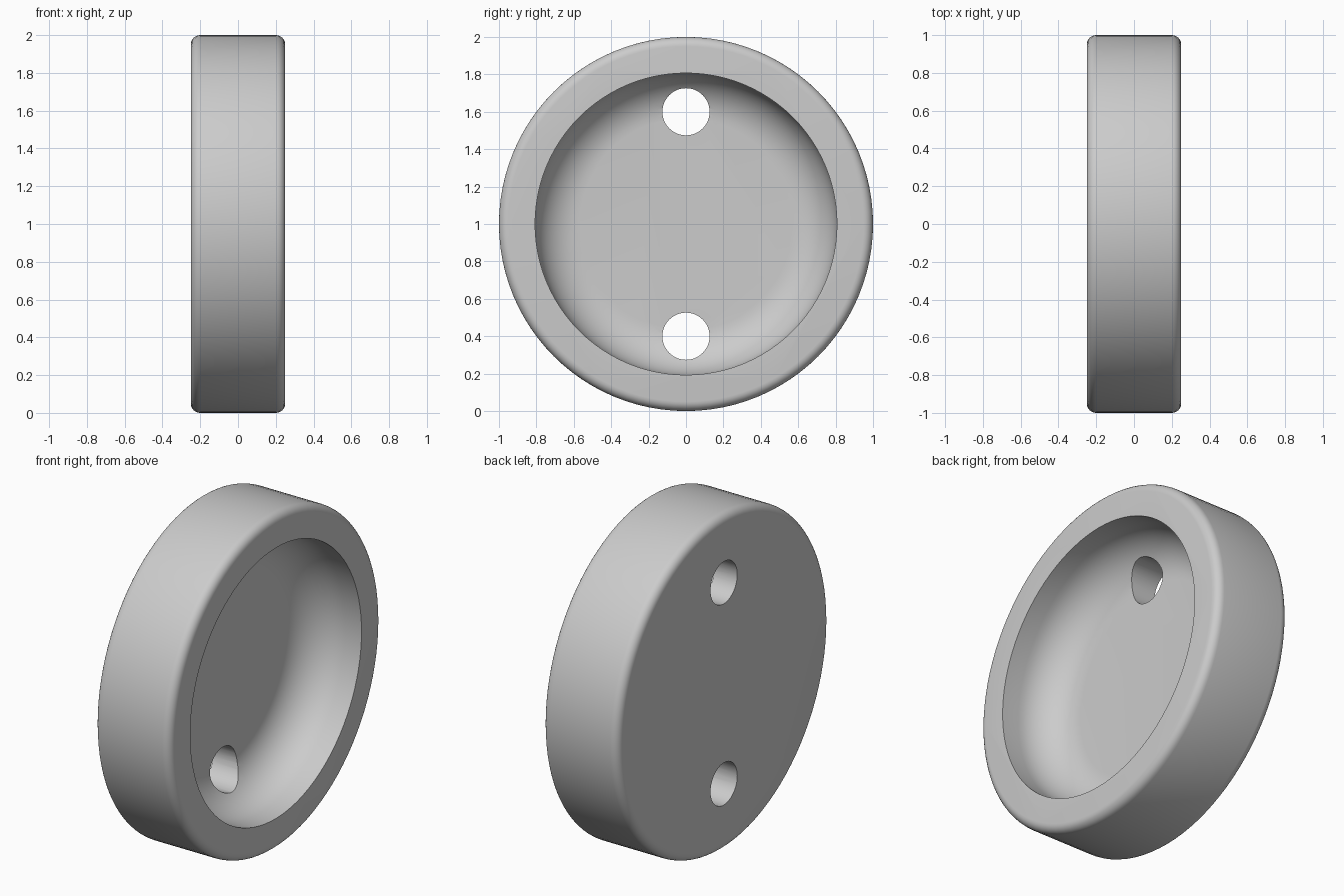
import bpy, bmesh
from math import sin, cos, pi, radians
from mathutils import Vector, Matrix

cube = bpy.data.objects.get("Cube")
if cube:
    bpy.data.objects.remove(cube, do_unlink=True)

RADIUS, HALF, EDGE = 1.0, 0.25, 0.05
RECESS, FLOOR, FILLET = 0.807, -0.1, 0.24
HOLE, HOLE_OFFSET = 0.126, 0.6

grey = bpy.data.materials.new("light_grey")
grey.use_nodes = True
grey.diffuse_color = (0.6, 0.6, 0.6, 1)
grey.node_tree.nodes["Principled BSDF"].inputs["Base Color"].default_value = grey.diffuse_color


def arc(x, r, size, start, end, steps):
    """Points (x, 0, r) along an arc in the profile plane, angles in degrees."""
    angles = [radians(start + (end - start) * i / steps) for i in range(steps + 1)]
    return [Vector((x + size * cos(a), 0, r + size * sin(a))) for a in angles]


def make_object(name, bm):
    mesh = bpy.data.meshes.new(name)
    bm.to_mesh(mesh)
    bm.free()
    mesh.materials.append(grey)
    obj = bpy.data.objects.new(name, mesh)
    bpy.context.collection.objects.link(obj)
    return obj


# Dished disc: half profile from recess floor centre, over the rim, to the back centre
profile = [Vector((FLOOR, 0, 0))]
profile += arc(FLOOR + FILLET, RECESS - FILLET, FILLET, 180, 90, 12)
profile += [Vector((HALF, 0, RECESS))]
profile += arc(HALF - EDGE, RADIUS - EDGE, EDGE, 0, 90, 6)
profile += arc(EDGE - HALF, RADIUS - EDGE, EDGE, 90, 180, 6)
profile += [Vector((-HALF, 0, 0))]

bm = bmesh.new()
verts = [bm.verts.new(p) for p in profile]
edges = [bm.edges.new(pair) for pair in zip(verts, verts[1:])]
bmesh.ops.spin(bm, geom=verts + edges, cent=(0, 0, 0), axis=(1, 0, 0),
               angle=2 * pi, steps=96, use_duplicate=False)
bmesh.ops.remove_doubles(bm, verts=bm.verts, dist=0.0001)
bmesh.ops.dissolve_limit(bm, angle_limit=radians(0.3), verts=bm.verts, edges=bm.edges)
bmesh.ops.recalc_face_normals(bm, faces=bm.faces)
bmesh.ops.translate(bm, vec=(0, 0, RADIUS), verts=bm.verts)
disc = make_object("dished_disc", bm)

# Two through holes, above and below the centre
bm = bmesh.new()
for side in (-1, 1):
    place = Matrix.Translation((0, 0, RADIUS + side * HOLE_OFFSET)) @ Matrix.Rotation(pi / 2, 4, "Y")
    bmesh.ops.create_cone(bm, cap_ends=True, segments=48, radius1=HOLE, radius2=HOLE,
                          depth=1, matrix=place)
cutter = make_object("hole_cutter", bm)
cutter.hide_render = True

cut = disc.modifiers.new("holes", "BOOLEAN")
cut.operation = "DIFFERENCE"
cut.solver = "EXACT"
cut.object = cutter

bpy.ops.object.select_all(action="DESELECT")
disc.select_set(True)
bpy.context.view_layer.objects.active = disc
bpy.ops.object.modifier_apply(modifier=cut.name)
bpy.data.objects.remove(cutter, do_unlink=True)
bpy.ops.object.shade_smooth_by_angle(angle=radians(30))
